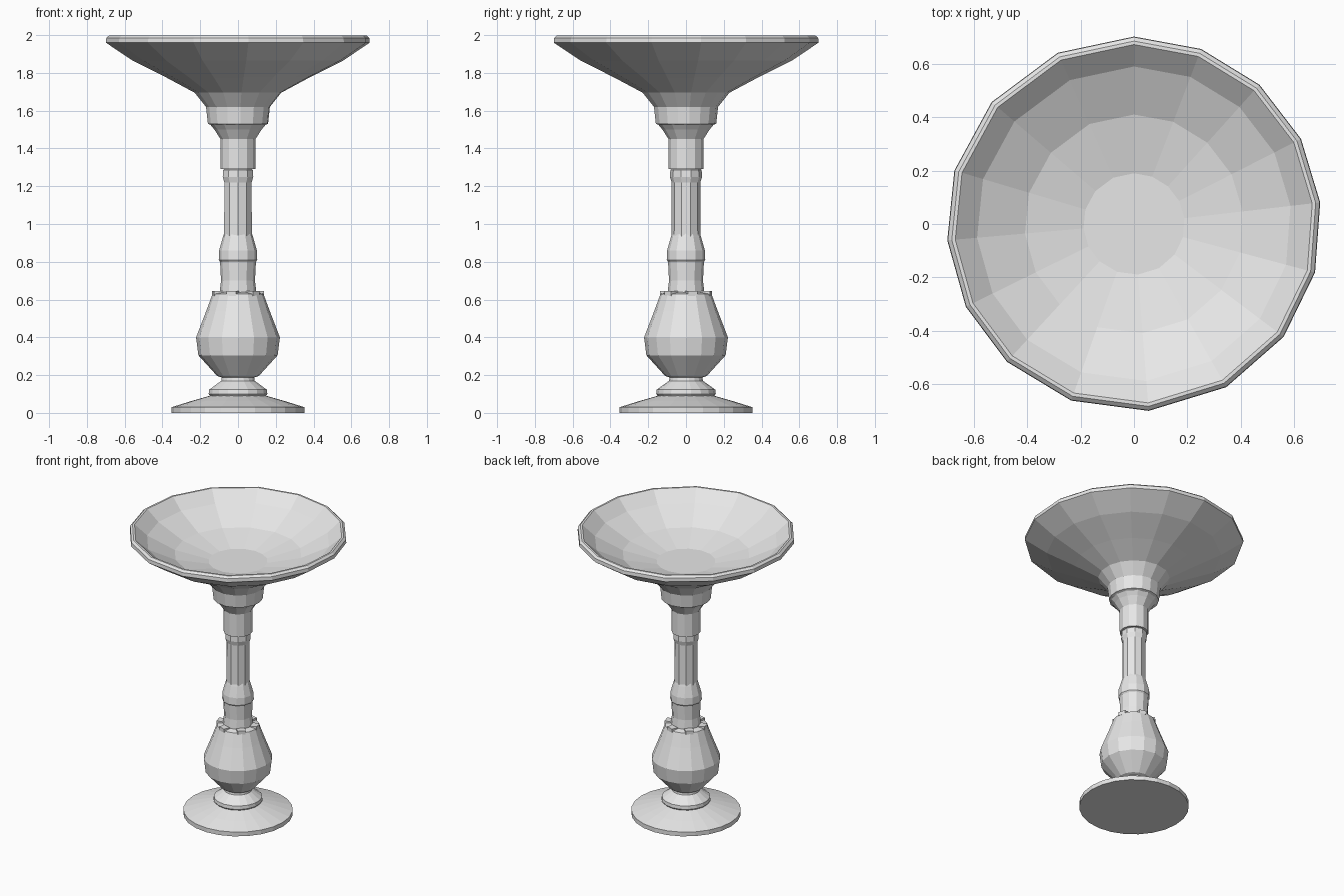
import bpy, bmesh, math

if "Cube" in bpy.data.objects:
    bpy.data.objects.remove(bpy.data.objects["Cube"])

stone = bpy.data.materials.new("pale grey stone")
stone.diffuse_color = (0.8, 0.8, 0.8, 1)
stone.use_nodes = True
stone.node_tree.nodes["Principled BSDF"].inputs["Base Color"].default_value = stone.diffuse_color


def even(n, start=90):
    return [start + 360 * i / n for i in range(n)]


def finish(name, bm):
    bmesh.ops.recalc_face_normals(bm, faces=bm.faces)
    mesh = bpy.data.meshes.new(name)
    bm.to_mesh(mesh)
    bm.free()
    mesh.materials.append(stone)
    obj = bpy.data.objects.new(name, mesh)
    bpy.context.collection.objects.link(obj)
    return obj


def lathe(name, profile, angles):
    """Spin a (radius, z) profile around z at the given angles; cap both ends."""
    bm = bmesh.new()
    rings = [[bm.verts.new((r * math.cos(math.radians(a)),
                            r * math.sin(math.radians(a)), z)) for a in angles]
             for r, z in profile]
    n = len(angles)
    for lo, hi in zip(rings, rings[1:]):
        for i in range(n):
            j = (i + 1) % n
            bm.faces.new((lo[i], lo[j], hi[j], hi[i]))
    bm.faces.new(rings[0][::-1])
    bm.faces.new(rings[-1])
    return finish(name, bm)


# Round foot with a straight sloping top
lathe("foot", [(0.352, 0), (0.352, 0.03), (0.25, 0.062), (0.145, 0.092)], even(24))

# Moulded ring on the foot
lathe("foot_ring", [(0.15, 0.09), (0.158, 0.10), (0.155, 0.123),
                    (0.09, 0.17), (0.085, 0.20)], even(18))

# Pear-shaped bulb
lathe("bulb", [(0.08, 0.185), (0.11, 0.195), (0.21, 0.305), (0.222, 0.40),
               (0.168, 0.54), (0.135, 0.63), (0.09, 0.64)], even(16))

# Small leaf tips around the shoulder of the bulb
bm = bmesh.new()
for a in even(6, 15):
    t = math.radians(a)
    c, s = math.cos(t), math.sin(t)
    bot, top = [], []
    for r, w in ((0.09, -0.03), (0.137, -0.025), (0.137, 0.025), (0.09, 0.03)):
        x, y = r * c - w * s, r * s + w * c
        bot.append(bm.verts.new((x, y, 0.62)))
        top.append(bm.verts.new((x, y, 0.645)))
    bm.faces.new(bot[::-1])
    bm.faces.new(top)
    for i in range(4):
        j = (i + 1) % 4
        bm.faces.new((bot[i], bot[j], top[j], top[i]))
finish("leaf_tips", bm)

# Lower stem and its knuckle
lathe("lower_stem", [(0.098, 0.63), (0.09, 0.70), (0.095, 0.80), (0.102, 0.81),
                     (0.1, 0.86), (0.08, 0.93), (0.07, 0.96)], even(12))

# Slender faceted shaft
lathe("shaft", [(0.077, 0.93), (0.076, 1.22), (0.085, 1.25),
                (0.083, 1.285), (0.07, 1.30)], even(10))

# Upper sleeve flaring to the collar
lathe("upper_sleeve", [(0.093, 1.29), (0.093, 1.45), (0.125, 1.50),
                       (0.15, 1.53)], even(12))

# Bowl: irregular sixteen-sided rim, outside then shallow inside
bowl_angles = [90, 69, 48, 27, 6.6, -15, -37, -60.5,
               -85.5, -109.6, -132.7, -153.8, -175, -196.6, -220.6, -246]
lathe("bowl", [(0.13, 1.52), (0.16, 1.53), (0.17, 1.62), (0.23, 1.695),
               (0.38, 1.775), (0.56, 1.865), (0.702, 1.96), (0.70, 1.985),
               (0.685, 1.998), (0.672, 1.998), (0.59, 1.925), (0.41, 1.835),
               (0.19, 1.785)], bowl_angles)
